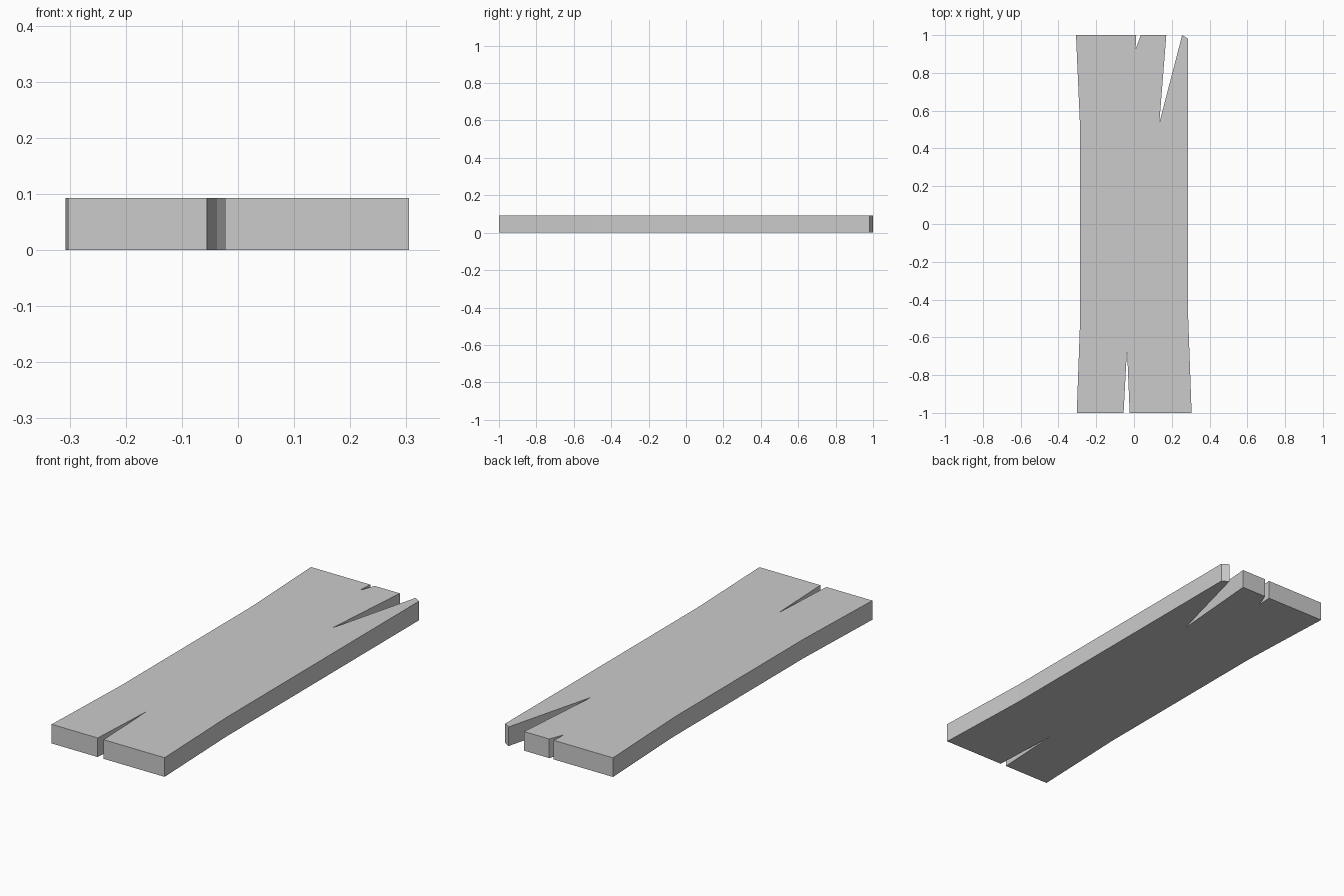
import bpy, bmesh

if "Cube" in bpy.data.objects:
    bpy.data.objects.remove(bpy.data.objects["Cube"])

THICKNESS = 0.093

# Plank outline, counter-clockwise from the front left corner
outline = [
    (-0.303, -1.0),
    (-0.055, -1.0), (-0.037, -0.655), (-0.023, -1.0),   # front split
    (0.305, -1.0), (0.287, -0.5),                       # right edge
    (0.287, 0.98), (0.255, 1.0),                        # chipped corner
    (0.134, 0.535), (0.171, 1.0),                       # long back split
    (0.036, 1.0), (0.008, 0.925), (0.012, 1.0),         # small back nick
    (-0.307, 1.0), (-0.285, 0.5), (-0.285, -0.5),       # left edge
]

# Extrude the outline into a solid board
bm = bmesh.new()
base = bm.faces.new([bm.verts.new((x, y, 0)) for x, y in outline])
top = bmesh.ops.extrude_face_region(bm, geom=[base], use_keep_orig=True)
bmesh.ops.translate(bm, vec=(0, 0, THICKNESS),
                    verts=[g for g in top["geom"] if isinstance(g, bmesh.types.BMVert)])
bmesh.ops.recalc_face_normals(bm, faces=bm.faces)

mesh = bpy.data.meshes.new("plank")
bm.to_mesh(mesh)
bm.free()
plank = bpy.data.objects.new("plank", mesh)
bpy.context.collection.objects.link(plank)
